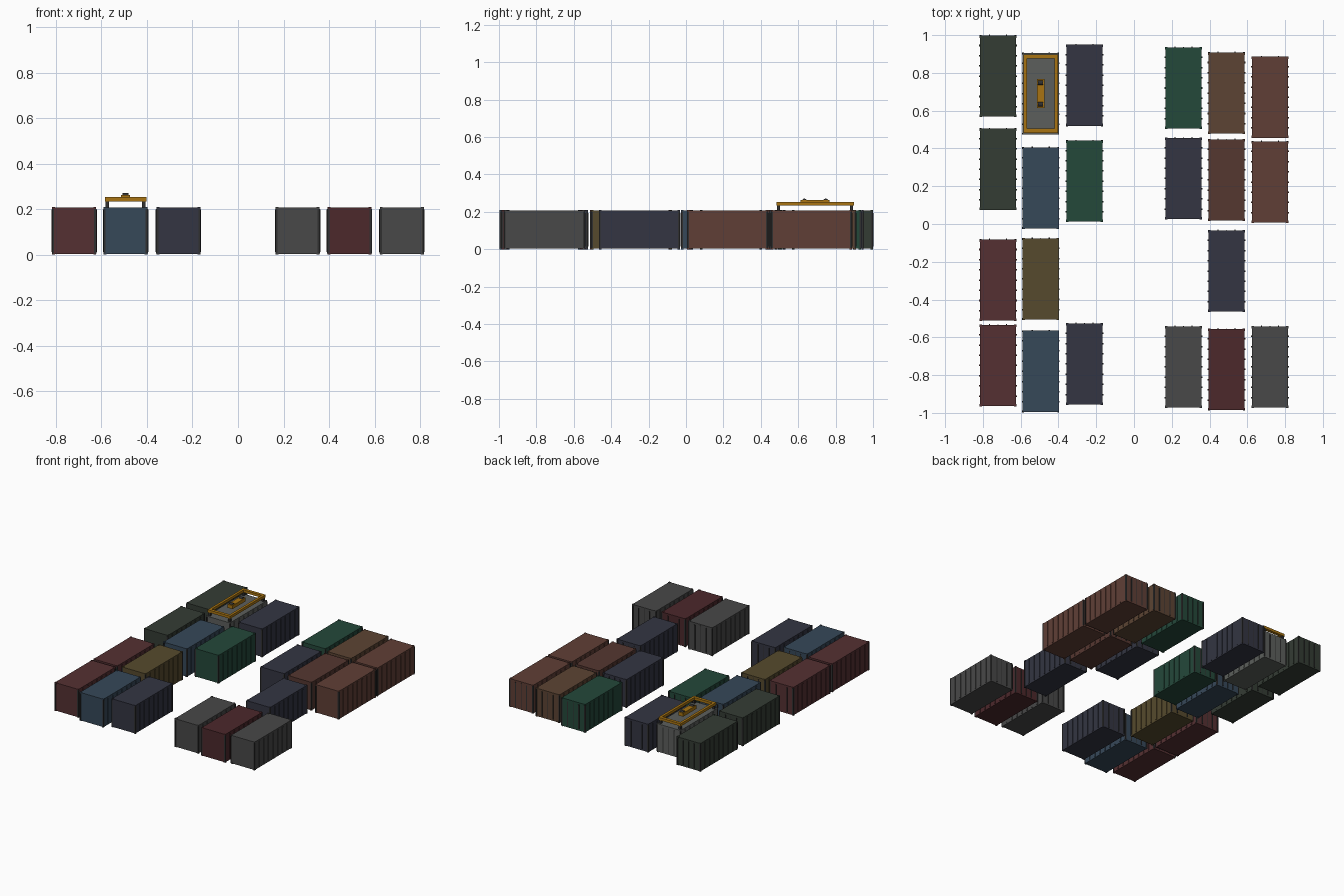
import bpy, bmesh
from mathutils import Matrix

if "Cube" in bpy.data.objects:
    bpy.data.objects.remove(bpy.data.objects["Cube"])

W, L, H = 0.192, 0.43, 0.208
COLOURS = {"forest": "343C34", "navy": "333542", "blue": "364859", "teal": "24483A",
           "brown": "5C4433", "rust": "603F36", "umber": "553730", "red": "553032",
           "olive": "564A2D", "crimson": "4C282B", "grey": "484848", "pale_grey": "5C5F5C",
           "yellow": "A87412", "dark": "303030"}


def linear(v):
    return v / 12.92 if v <= 0.04045 else ((v + 0.055) / 1.055) ** 2.4


MATS = {}
for key, code in COLOURS.items():
    m = bpy.data.materials.new(key)
    m.diffuse_color = [linear(int(code[i:i + 2], 16) / 255) for i in (0, 2, 4)] + [1]
    m.use_nodes = True
    m.node_tree.nodes["Principled BSDF"].inputs["Base Color"].default_value = m.diffuse_color
    MATS[key] = m


def add_box(bm, x, y, z, mat=0):
    """Box from (min, max) ranges."""
    size = [b - a for a, b in (x, y, z)]
    mid = [(a + b) / 2 for a, b in (x, y, z)]
    verts = bmesh.ops.create_cube(bm, size=1, matrix=Matrix.Translation(mid) @ Matrix.Diagonal((*size, 1)))["verts"]
    for f in {f for v in verts for f in v.link_faces}:
        f.material_index = mat


def finish(bm, name, mats):
    me = bpy.data.meshes.new(name)
    bm.to_mesh(me)
    bm.free()
    for k in mats:
        me.materials.append(MATS[k])
    ob = bpy.data.objects.new(name, me)
    bpy.context.collection.objects.link(ob)
    return ob


def container_mesh(colour):
    bm = bmesh.new()
    w, l = W / 2, L / 2
    # main body
    add_box(bm, (-w, w), (-l, l), (0.003, H))
    # corner posts and castings
    for sx in (-1, 1):
        for sy in (-1, 1):
            px = sorted((sx * (w - 0.008), sx * (w + 0.002)))
            py = sorted((sy * (l - 0.008), sy * (l + 0.002)))
            add_box(bm, px, py, (0.006, H - 0.006), 1)
            cx = sorted((sx * (w - 0.012), sx * (w + 0.001)))
            cy = sorted((sy * (l - 0.012), sy * (l + 0.001)))
            for z in (0, H - 0.010):
                add_box(bm, cx, cy, (z, z + 0.012))
        # side ribs
        for i in range(7):
            y = (i - 3) * 0.054
            rx = sorted((sx * (w - 0.002), sx * (w + 0.004)))
            add_box(bm, rx, (y - 0.004, y + 0.004), (0.012, H - 0.010))
    # door seam and locking rods on the back end
    add_box(bm, (-0.0015, 0.0015), (l - 0.002, l + 0.001), (0.01, H - 0.01), 1)
    for x in (-0.045, 0.045):
        add_box(bm, (x - 0.003, x + 0.003), (l - 0.002, l + 0.004), (0.014, H - 0.014), 1)
    ob = finish(bm, "container", [colour, "dark"])
    return ob


# yard layout: column x, then (y, colour) from back to front
LAYOUT = {
    -0.72: [(0.783, "forest"), (0.29, "forest"), (-0.297, "red"), (-0.749, "red")],
    -0.494: [(0.69, "pale_grey"), (0.19, "blue"), (-0.291, "olive"), (-0.78, "blue")],
    -0.262: [(0.734, "navy"), (0.227, "teal"), (-0.741, "navy")],
    0.262: [(0.72, "teal"), (0.241, "navy"), (-0.757, "grey")],
    0.49: [(0.693, "brown"), (0.233, "umber"), (-0.249, "navy"), (-0.77, "crimson")],
    0.72: [(0.671, "rust"), (0.222, "rust"), (-0.757, "grey")],
}
for col, (x, stack) in enumerate(LAYOUT.items()):
    for row, (y, colour) in enumerate(stack):
        ob = container_mesh(colour)
        ob.name = f"container_{col + 1}_{row + 1}"
        ob.location = (x, y, 0)

# lifting spreader frame on the grey container
SX, SY, HX, HY = -0.494, 0.69, 0.091, 0.207
bm = bmesh.new()
for s in (-1, 1):
    add_box(bm, sorted((s * (HX - 0.018), s * HX)), (-HY, HY), (0.234, 0.253))
    add_box(bm, (-HX, HX), sorted((s * (HY - 0.022), s * HY)), (0.234, 0.253))
finish(bm, "spreader_frame", ["yellow"]).location = (SX, SY, 0)

# twist-lock legs at the corners
bm = bmesh.new()
for sx in (-1, 1):
    for sy in (-1, 1):
        x, y = sx * (HX - 0.011), sy * (HY - 0.011)
        add_box(bm, (x - 0.008, x + 0.008), (y - 0.008, y + 0.008), (H - 0.002, 0.238))
finish(bm, "spreader_legs", ["dark"]).location = (SX, SY, 0)

# central head block with its two sheaves
bm = bmesh.new()
add_box(bm, (-0.02, 0.02), (-0.077, 0.077), (0.236, 0.262))
finish(bm, "spreader_head", ["yellow"]).location = (SX, SY, 0)
bm = bmesh.new()
for y in (-0.057, 0.057):
    bmesh.ops.create_cone(bm, cap_ends=True, segments=12, radius1=0.013, radius2=0.013, depth=0.026,
                          matrix=Matrix.Translation((0, y, 0.258)) @ Matrix.Rotation(1.5708, 4, "Y"))
finish(bm, "spreader_sheaves", ["dark"]).location = (SX, SY, 0)
